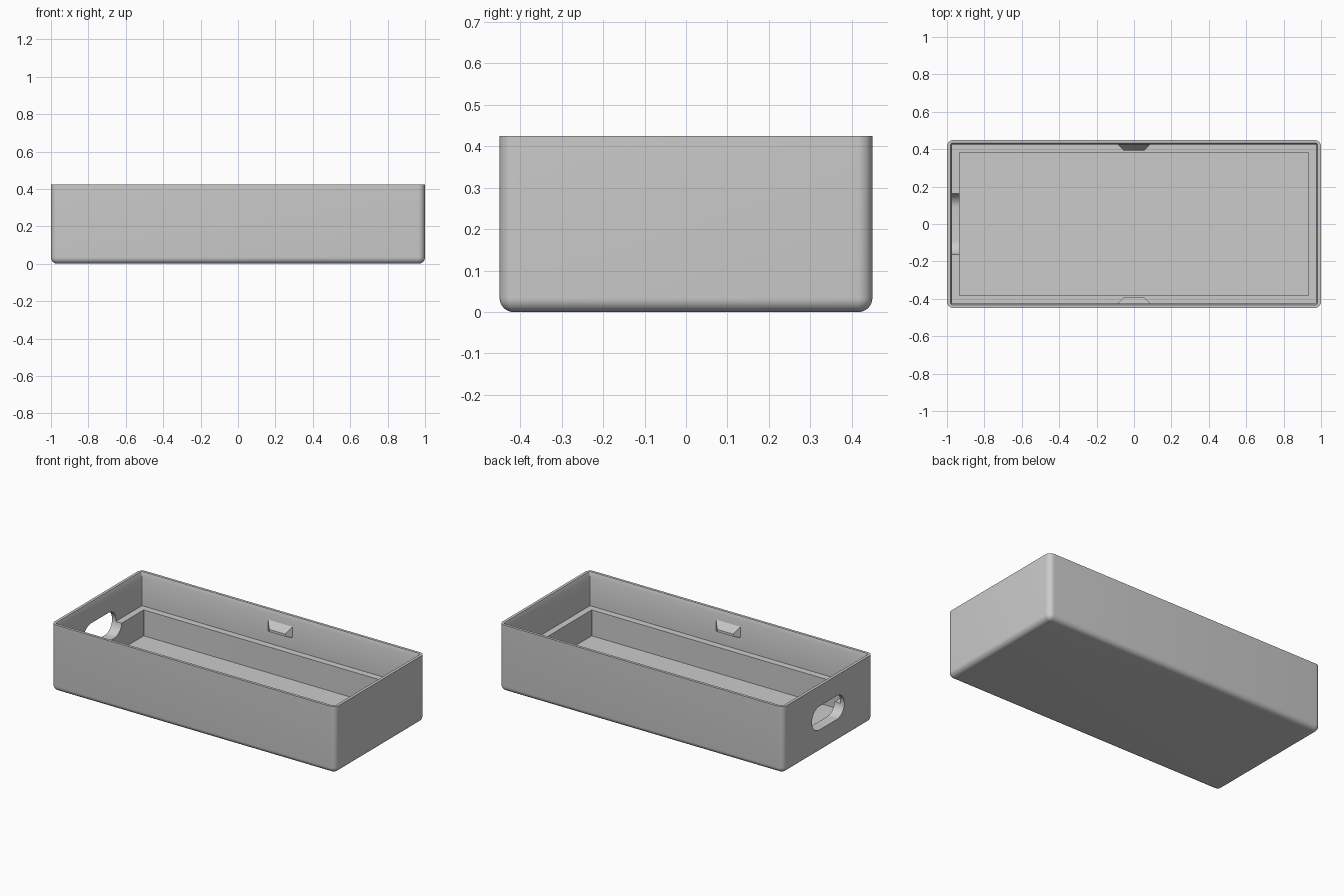
import bpy, bmesh, math
from mathutils import Vector

if "Cube" in bpy.data.objects:
    bpy.data.objects.remove(bpy.data.objects["Cube"])

grey = bpy.data.materials.new("light grey plastic")
grey.diffuse_color = (0.6, 0.6, 0.6, 1)
grey.use_nodes = True
grey.node_tree.nodes["Principled BSDF"].inputs["Base Color"].default_value = grey.diffuse_color


def make_object(name, bm):
    bmesh.ops.recalc_face_normals(bm, faces=bm.faces)
    me = bpy.data.meshes.new(name)
    bm.to_mesh(me)
    bm.free()
    me.materials.append(grey)
    ob = bpy.data.objects.new(name, me)
    bpy.context.collection.objects.link(ob)
    return ob


def ring(bm, hx, hy, r, z, n=8):
    """Rounded rectangle of half-size hx, hy at height z."""
    out = []
    for k, (sx, sy) in enumerate([(1, 1), (-1, 1), (-1, -1), (1, -1)]):
        for i in range(n + 1):
            a = math.pi / 2 * (k + i / n)
            out.append(bm.verts.new((sx * (hx - r) + r * math.cos(a),
                                     sy * (hy - r) + r * math.sin(a), z)))
    return out


def loft(bm, rings):
    for a, b in zip(rings, rings[1:]):
        m = len(a)
        for i in range(m):
            bm.faces.new((a[i], a[(i + 1) % m], b[(i + 1) % m], b[i]))
    bm.faces.new(rings[0])
    bm.faces.new(rings[-1])


# tray: rounded outside, rim, inner wall, ledge and floor
R, F = 0.036, 0.034
bm = bmesh.new()
rings = []
for i in range(9):
    a = math.pi / 2 * i / 8
    inset = F * (1 - math.sin(a))
    rings.append(ring(bm, 1 - inset, 0.45 - inset, R - inset, F * (1 - math.cos(a))))
for hx, hy, r, z in [(1, 0.45, R, 0.425), (0.982, 0.433, 0.012, 0.425),
                     (0.973, 0.425, 0.004, 0.40), (0.973, 0.425, 0.004, 0.212),
                     (0.932, 0.383, 0.003, 0.212), (0.932, 0.383, 0.003, 0.047)]:
    rings.append(ring(bm, hx, hy, r, z))
loft(bm, rings)
tray = make_object("tray", bm)

# cable slot through the left wall
bm = bmesh.new()
h, half, zc = 0.075, 0.163, 0.22
ends = []
for x in (-1.1, -0.85):
    loop = []
    for s in (1, -1):
        for i in range(17):
            a = math.pi * i / 16 - math.pi / 2
            loop.append(bm.verts.new((x, s * (half - h + h * math.cos(a)),
                                      zc + s * h * math.sin(a))))
    ends.append(loop)
loft(bm, ends)
cutter = make_object("slot_cutter", bm)
cutter.hide_render = True
mod = tray.modifiers.new("slot", "BOOLEAN")
mod.operation = "DIFFERENCE"
mod.solver = "EXACT"
mod.object = cutter
bpy.context.view_layer.objects.active = tray
bpy.ops.object.modifier_apply(modifier=mod.name)
bpy.data.objects.remove(cutter)

bpy.ops.object.select_all(action="DESELECT")
tray.select_set(True)
bpy.ops.object.shade_smooth_by_angle(angle=math.radians(30))

# tapered snap clips on the long walls
for name, s in (("back_clip", 1), ("front_clip", -1)):
    bm = bmesh.new()
    base = [(-0.088, 0.365), (0.088, 0.365), (0.088, 0.29), (-0.088, 0.29)]
    tip = [(-0.057, 0.318), (0.057, 0.318), (0.057, 0.302), (-0.057, 0.302)]
    loft(bm, [[bm.verts.new((x, s * 0.428, z)) for x, z in base],
              [bm.verts.new((x, s * 0.394, z)) for x, z in tip]])
    make_object(name, bm)
